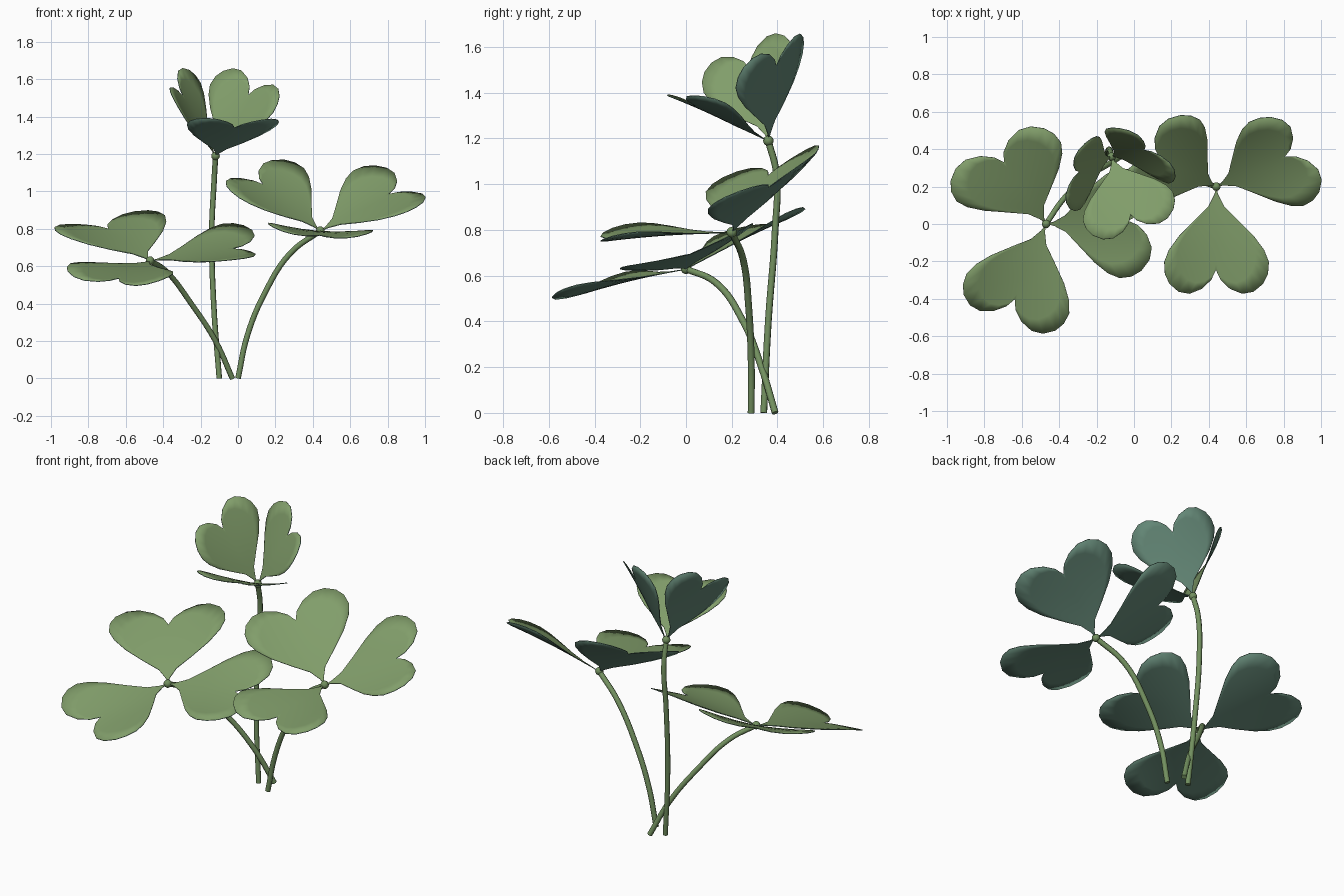
import bpy, bmesh
from mathutils import Vector

if "Cube" in bpy.data.objects:
    bpy.data.objects.remove(bpy.data.objects["Cube"], do_unlink=True)


def material(name, rgb):
    m = bpy.data.materials.new(name)
    m.use_nodes = True
    m.diffuse_color = (*rgb, 1)
    m.node_tree.nodes["Principled BSDF"].inputs["Base Color"].default_value = (*rgb, 1)
    return m


LEAF_TOP = material("leaf_green", (0.22, 0.34, 0.145))
LEAF_UNDER = material("underside_teal", (0.125, 0.24, 0.18))
STEM = material("stem_green", (0.17, 0.28, 0.115))

# Half outline of a heart leaflet: distance along the midrib, distance sideways
HALF_HEART = [(0, 0), (.04, .012), (.1, .05), (.17, .14), (.25, .24), (.32, .305), (.38, .335),
              (.44, .33), (.49, .30), (.53, .24), (.54, .17), (.515, .09), (.47, .03), (.42, 0)]
LOBE_U, LOBE_V = HALF_HEART[8]
NOTCH = HALF_HEART[-1][0]
COLUMNS = 4
CUP = 0.35


def leaflet(name, hub, lobe_a, lobe_b):
    """Cupped heart from the hub out to the two lobe tips, green above and teal below."""
    hub = Vector(hub)
    a, b = Vector(lobe_a) - hub, Vector(lobe_b) - hub
    along, side = (a + b) / 2 / LOBE_U, (a - b) / 2 / LOBE_V
    up = along.cross(side).normalized()
    if up.z < 0:
        up.negate()
    cup = CUP * along.length

    bm = bmesh.new()
    for sign in (1, -1):
        rows = []
        for i, (u, v) in enumerate(HALF_HEART):
            rib = NOTCH * i / (len(HALF_HEART) - 1)
            row = []
            for j in range(COLUMNS + 1):
                t = j / COLUMNS
                pu, pv = rib + (u - rib) * t, sign * v * t
                bend = cup * (pv ** 2 - pu ** 2 * (LOBE_V / LOBE_U) ** 2)
                row.append(bm.verts.new(hub + along * pu + side * pv + up * bend))
            rows.append(row)
        for r, s in zip(rows, rows[1:]):
            for j in range(COLUMNS):
                bm.faces.new((r[j], s[j], s[j + 1], r[j + 1]))
    bmesh.ops.remove_doubles(bm, verts=bm.verts, dist=0.0005)
    bm.normal_update()
    for f in bm.faces:
        f.smooth = True
        if f.normal.dot(up) < 0:
            f.normal_flip()
    mesh = bpy.data.meshes.new(name)
    bm.to_mesh(mesh)
    bm.free()
    mesh.materials.append(LEAF_TOP)
    mesh.materials.append(LEAF_UNDER)
    ob = bpy.data.objects.new(name, mesh)
    bpy.context.collection.objects.link(ob)
    shell = ob.modifiers.new("thickness", 'SOLIDIFY')
    shell.thickness = 0.004
    shell.offset = -1
    shell.material_offset = 1
    shell.material_offset_rim = 1


def stem(name, points):
    curve = bpy.data.curves.new(name, 'CURVE')
    curve.dimensions = '3D'
    curve.bevel_depth = 0.015
    curve.bevel_resolution = 2
    curve.resolution_u = 6
    curve.use_fill_caps = True
    spline = curve.splines.new('BEZIER')
    spline.bezier_points.add(len(points) - 1)
    for p, co in zip(spline.bezier_points, points):
        p.co = co
        p.handle_left_type = p.handle_right_type = 'AUTO'
    curve.materials.append(STEM)
    bpy.context.collection.objects.link(bpy.data.objects.new(name, curve))


def hub_knob(name, at):
    bpy.ops.mesh.primitive_uv_sphere_add(segments=12, ring_count=8, radius=0.023, location=at)
    ob = bpy.context.object
    ob.name = name
    ob.data.materials.append(STEM)
    bpy.ops.object.shade_smooth()


# Each sprig: stem path ending at the hub, then lobe-tip pairs for its three leaflets
SPRIGS = {
    "right_sprig": (
        [(-.03, .39, 0), (-.12, .33, .2), (-.25, .25, .4), (-.38, .13, .57), (-.47, 0, .63)],
        [((-.98, .23, .81), (-.48, .51, .9)),
         ((-.91, -.38, .575), (-.42, -.57, .525)),
         ((.04, -.25, .645), (.03, .27, .82))]),
    "left_sprig": (
        [(0, .285, 0), (.05, .285, .23), (.14, .275, .45), (.28, .25, .67), (.44, .2, .79)],
        [((.69, -.32, .775), (.19, -.32, .81)),
         ((.73, .57, 1.14), (.99, .17, .945)),
         ((.25, .58, 1.17), (-.06, .16, 1.03))]),
    "tall_sprig": (
        [(-.1, .34, 0), (-.13, .36, .4), (-.14, .39, .8), (-.128, .395, 1.05), (-.12, .36, 1.19)],
        [((-.22, -.06, 1.39), (.21, .08, 1.385)),
         ((-.34, .08, 1.49), (-.26, .43, 1.65)),
         ((.22, .25, 1.51), (-.08, .51, 1.645))]),
}

for sprig, (path, leaflets) in SPRIGS.items():
    stem(sprig + "_stem", path)
    hub_knob(sprig + "_hub", path[-1])
    for k, (lobe_a, lobe_b) in enumerate(leaflets, 1):
        leaflet(f"{sprig}_leaflet_{k}", path[-1], lobe_a, lobe_b)
